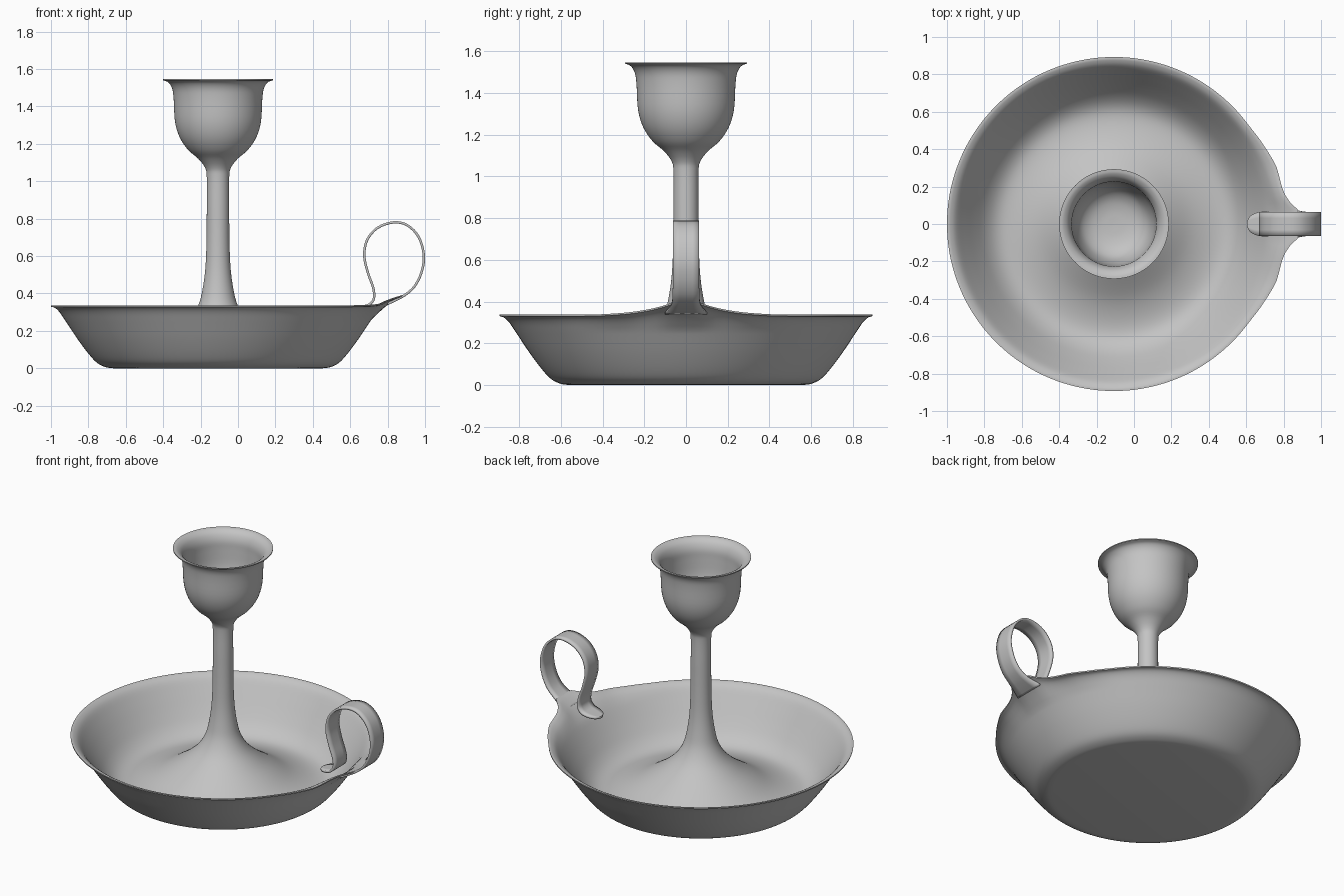
import bpy, bmesh, math
from mathutils import Vector

AXIS_X = -0.107
SEGS = 144

metal = bpy.data.materials.new("grey_metal")
metal.diffuse_color = (0.55, 0.55, 0.55, 1)


def spline(pts, n=4):
    """Catmull-Rom curve through points of any dimension."""
    p = [Vector(q) for q in pts]
    p = [p[0] * 2 - p[1]] + p + [p[-1] * 2 - p[-2]]
    out = []
    for i in range(1, len(p) - 2):
        a, b, c, d = p[i - 1:i + 3]
        for k in range(n):
            t = k / n
            out.append(0.5 * (2 * b + (c - a) * t + (2 * a - 5 * b + 4 * c - d) * t * t
                              + (3 * b - a - 3 * c + d) * t ** 3))
    return out + [p[-2]]


def lookup(table, v):
    """Linear interpolation of (key, a, b) rows."""
    for (k0, a0, b0), (k1, a1, b1) in zip(table, table[1:]):
        if v <= k1:
            t = (v - k0) / (k1 - k0)
            return a0 + (a1 - a0) * t, b0 + (b1 - b0) * t
    return 0.0, 0.0


def finish(bm, name):
    bmesh.ops.recalc_face_normals(bm, faces=bm.faces)
    me = bpy.data.meshes.new(name)
    bm.to_mesh(me)
    bm.free()
    ob = bpy.data.objects.new(name, me)
    bpy.context.collection.objects.link(ob)
    me.materials.append(metal)
    bpy.ops.object.select_all(action='DESELECT')
    ob.select_set(True)
    bpy.context.view_layer.objects.active = ob
    bpy.ops.object.shade_smooth_by_angle(angle=math.radians(40))
    return ob


# Lathed body: outer dish wall, inner dish + stem + cup outside, cup inside
outer = spline([(0.56, 0), (0.60, 0.006), (0.645, 0.028), (0.69, 0.075), (0.75, 0.155),
                (0.81, 0.245), (0.845, 0.297), (0.87, 0.322), (0.892, 0.329)])
inner = spline([(0.893, 0.337), (0.875, 0.334), (0.845, 0.312), (0.80, 0.248), (0.74, 0.16),
                (0.685, 0.09), (0.63, 0.048), (0.57, 0.034), (0.49, 0.045), (0.40, 0.078),
                (0.30, 0.138), (0.22, 0.195), (0.15, 0.262), (0.105, 0.338), (0.083, 0.42),
                (0.067, 0.54), (0.061, 0.70), (0.060, 0.88), (0.060, 1.02), (0.068, 1.07),
                (0.105, 1.12), (0.16, 1.168), (0.205, 1.235), (0.23, 1.32), (0.237, 1.44),
                (0.245, 1.495), (0.265, 1.528), (0.293, 1.54)])
cup_in = spline([(0.293, 1.546), (0.27, 1.541), (0.245, 1.52), (0.228, 1.48), (0.224, 1.42),
                 (0.215, 1.32), (0.185, 1.23), (0.14, 1.185), (0.08, 1.165), (0.01, 1.16)])
profile = outer + inner + cup_in

# Rim pulled out and up toward the handle: |y|, outward, upward
pull = [(0, 0.10, 0.055), (0.075, 0.095, 0.055), (0.10, 0.065, 0.045), (0.15, 0.037, 0.032),
        (0.20, 0.026, 0.022), (0.25, 0.027, 0.014), (0.31, 0.03, 0.008), (0.40, 0.016, 0.002),
        (0.52, 0, 0)]

bm = bmesh.new()
rings = []
for r, z in profile:
    w = min(max((r - 0.82) / 0.072, 0), 1)
    ring = []
    for i in range(SEGS):
        a = 2 * math.pi * i / SEGS
        x, y = r * math.cos(a), r * math.sin(a)
        dx, dz = lookup(pull, abs(y)) if x > 0 else (0, 0)
        ring.append(bm.verts.new((AXIS_X + x + dx * w, y, max(z, 0) + dz * w)))
    rings.append(ring)
for a, b in zip(rings, rings[1:]):
    for i in range(SEGS):
        j = (i + 1) % SEGS
        bm.faces.new((a[i], a[j], b[j], b[i]))
bm.faces.new(rings[0][::-1])
bm.faces.new(rings[-1])
finish(bm, "candlestick_body")

# Looped strap handle: x, z, half width along the path
path = spline([(0.80, 0.345, 0.10), (0.85, 0.368, 0.08), (0.90, 0.397, 0.067),
               (0.945, 0.44, 0.064), (0.98, 0.51, 0.063), (0.994, 0.60, 0.063),
               (0.967, 0.70, 0.063), (0.905, 0.765, 0.063), (0.83, 0.78, 0.063),
               (0.745, 0.75, 0.063), (0.69, 0.685, 0.063), (0.675, 0.60, 0.063),
               (0.695, 0.51, 0.063), (0.723, 0.43, 0.063), (0.727, 0.375, 0.064),
               (0.705, 0.343, 0.066), (0.67, 0.331, 0.064), (0.64, 0.325, 0.054),
               (0.617, 0.321, 0.037), (0.604, 0.319, 0.008)])
bm = bmesh.new()
rows = [[bm.verts.new((x, w * s, z)) for s in (-1, -0.5, 0, 0.5, 1)] for x, z, w in path]
for a, b in zip(rows, rows[1:]):
    for i in range(4):
        bm.faces.new((a[i], a[i + 1], b[i + 1], b[i]))
handle = finish(bm, "strap_handle")
mod = handle.modifiers.new("thickness", 'SOLIDIFY')
mod.thickness = 0.013
mod.offset = 0
bpy.ops.object.modifier_move_to_index(modifier="thickness", index=0)
